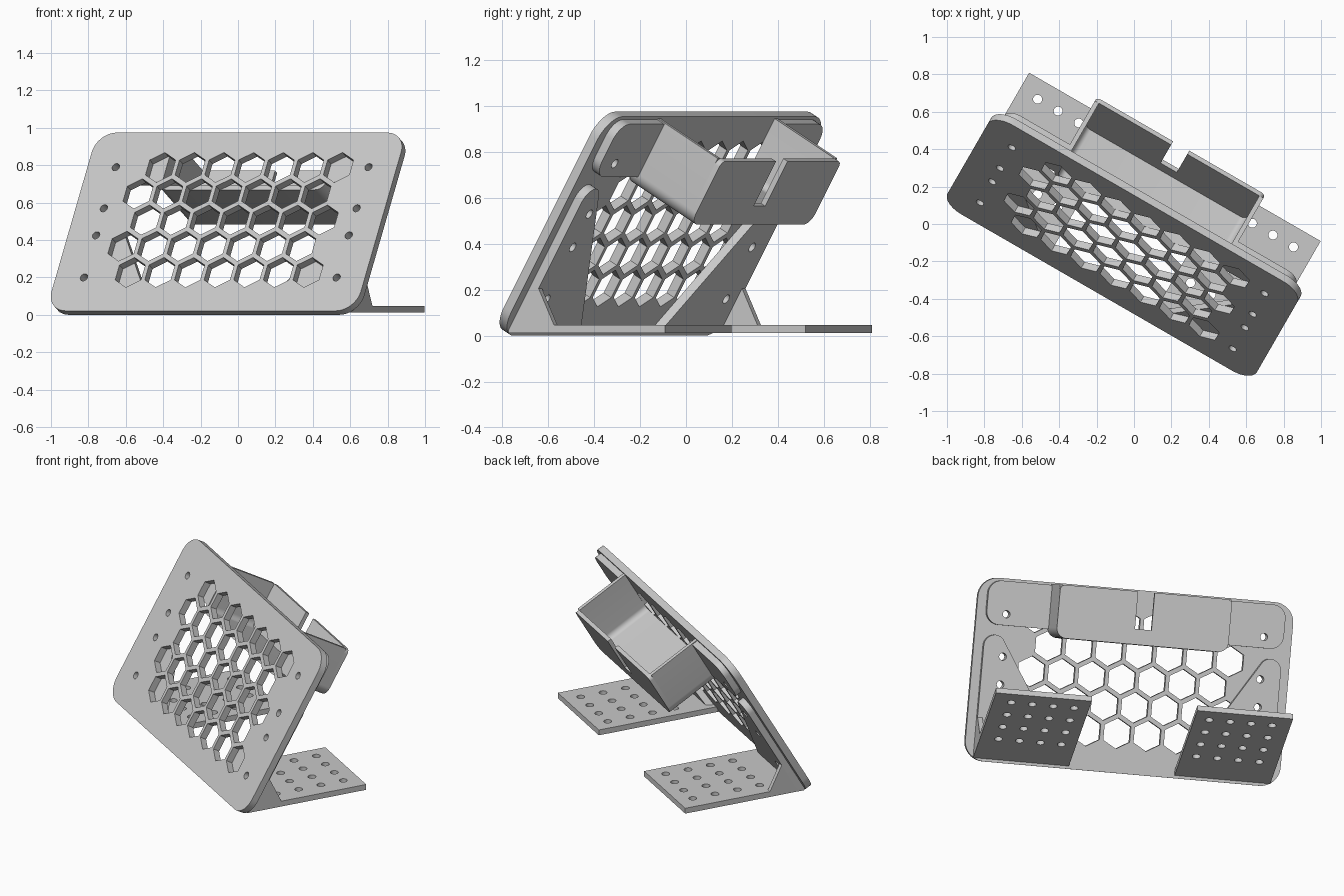
import bpy, bmesh, math
from mathutils import Vector, Matrix

cube = bpy.data.objects.get("Cube")
if cube:
    bpy.data.objects.remove(cube, do_unlink=True)

grey = bpy.data.materials.new("light_grey")
grey.use_nodes = True
COLOUR = (0.58, 0.58, 0.58, 1)
grey.diffuse_color = COLOUR
grey.node_tree.nodes["Principled BSDF"].inputs["Base Color"].default_value = COLOUR

# Directions: across the panel, level backwards, up the slope, out of the panel front
TURN = math.radians(-30)
SLOPE = math.radians(60)
UP = Vector((0, 0, 1))
ACROSS = Vector((math.cos(TURN), math.sin(TURN), 0))
BACK = UP.cross(ACROSS)
RISE = BACK * math.cos(SLOPE) + UP * math.sin(SLOPE)
FRONT = ACROSS.cross(RISE)
CENTRE = ACROSS * 0.01
T = 0.043                      # panel thickness
PANEL_ORIGIN = CENTRE - BACK * 0.417 + UP * T / 2


def frame(x, y, z, origin):
    m = Matrix((x, y, z)).transposed().to_4x4()
    m.translation = origin
    return m


PANEL = frame(ACROSS, RISE, FRONT, PANEL_ORIGIN)
FLOOR = frame(ACROSS, BACK, UP, CENTRE)
SIDE = frame(BACK, UP, ACROSS, CENTRE)


def rounded(corners, steps=10):
    """Outline from (x, y, radius) corners."""
    out = []
    for i, (x, y, r) in enumerate(corners):
        p = Vector((x, y))
        if r == 0:
            out.append(p)
            continue
        a = (Vector(corners[i - 1][:2]) - p).normalized()
        b = (Vector(corners[(i + 1) % len(corners)][:2]) - p).normalized()
        half = a.angle(b) / 2
        mid = p + (a + b).normalized() * r / math.sin(half)
        t = r / math.tan(half)
        start, end = p + a * t - mid, p + b * t - mid
        for k in range(steps + 1):
            out.append(mid + start.slerp(end, k / steps).normalized() * r)
    return out


def rect(x0, x1, y0, y1, r=0):
    return rounded([(x0, y0, r), (x1, y0, r), (x1, y1, r), (x0, y1, r)])


def ring(x, y, r, sides=24):
    """Regular polygon with a point at the top."""
    return [Vector((x + r * math.sin(math.tau * k / sides),
                    y + r * math.cos(math.tau * k / sides))) for k in range(sides)]


def mirrored(loops, s):
    return [[Vector((p.x * s, p.y)) for p in loop] for loop in loops]


def slab(name, loops, z0, z1, place):
    """Flat plate with holes, made from filled outlines."""
    curve = bpy.data.curves.new(name, 'CURVE')
    curve.dimensions = '2D'
    curve.fill_mode = 'BOTH'
    curve.extrude = (z1 - z0) / 2
    for loop in loops:
        spline = curve.splines.new('POLY')
        spline.points.add(len(loop) - 1)
        spline.use_cyclic_u = True
        for point, p in zip(spline.points, loop):
            point.co = (p.x, p.y, 0, 1)
    source = bpy.data.objects.new(name + "_outline", curve)
    bpy.context.collection.objects.link(source)
    bpy.context.view_layer.update()
    deps = bpy.context.evaluated_depsgraph_get()
    mesh = bpy.data.meshes.new_from_object(source.evaluated_get(deps))
    bpy.data.objects.remove(source, do_unlink=True)
    bm = bmesh.new()
    bm.from_mesh(mesh)
    bmesh.ops.remove_doubles(bm, verts=bm.verts, dist=1e-5)
    bmesh.ops.translate(bm, verts=bm.verts, vec=(0, 0, (z0 + z1) / 2))
    bmesh.ops.transform(bm, verts=bm.verts, matrix=place)
    bmesh.ops.recalc_face_normals(bm, faces=bm.faces)
    bm.to_mesh(mesh)
    bm.free()
    mesh.materials.clear()
    mesh.materials.append(grey)
    obj = bpy.data.objects.new(name, mesh)
    bpy.context.collection.objects.link(obj)
    bpy.ops.object.select_all(action='DESELECT')
    obj.select_set(True)
    bpy.context.view_layer.objects.active = obj
    bpy.ops.object.shade_smooth_by_angle(angle=math.radians(30))


# Sloping panel with honeycomb and screw holes
SCREWS = (0.206, 0.466, 0.633, 0.887)
panel = [rect(-0.955, 0.955, 0, 1.1, 0.12)]
for row in range(5):
    shift = 0.046 if row % 2 == 0 else -0.046
    for col in range(-3, 4):
        panel.append(ring(col * 0.183 + shift, 0.885 - row * 0.162, 0.092, 6))
for s in (-1, 1):
    panel += [ring(s * 0.78, w, 0.022) for w in SCREWS]
slab("front_panel", panel, -T, 0, PANEL)

# Foot brackets and holder ears, one per side
for s, side in ((1, "left"), (-1, "right")):
    upright = [rounded([(0.345, 0.04, 0), (0.9, 0.04, 0), (0.9, 0.76, 0.07), (0.8, 0.76, 0.065)])]
    upright += [ring(0.78, w, 0.022) for w in SCREWS[:3]]
    slab(side + "_foot_upright", mirrored(upright, s), -2 * T + 0.003, -T, PANEL)

    foot = [rect(0.32, 0.9, -0.365, 0.42)]
    foot += [ring(0.79 - 0.127 * i, 0.32 - 0.147 * j, 0.024) for i in range(4) for j in range(4)]
    slab(side + "_foot_base", mirrored(foot, s), 0.012, 0.047, FLOOR)

    gusset = rounded([(-0.36, 0.03, 0), (-0.13, 0.03, 0), (-0.215, 0.205, 0), (-0.25, 0.205, 0)])
    inner, outer = sorted((s * 0.87, s * 0.9))
    slab(side + "_foot_gusset", [gusset], inner, outer, SIDE)

    ear = [rounded([(0.5, 0.82, 0), (0.9, 0.82, 0.08), (0.9, 1.085, 0.08), (0.5, 1.085, 0)]),
           ring(0.78, SCREWS[3], 0.022)]
    slab(side + "_holder_ear", mirrored(ear, s), -2 * T + 0.003, -T, PANEL)

# Open-topped holder: sides and floor, then the notched back wall
LOW, HIGH, DEEP = 0.772, 1.09, 0.415
trough = rounded([(-0.52, HIGH, 0), (-0.52, LOW, 0.06), (0.52, LOW, 0.06), (0.52, HIGH, 0),
                  (0.495, HIGH, 0), (0.495, LOW + 0.025, 0.035),
                  (-0.495, LOW + 0.025, 0.035), (-0.495, HIGH, 0)])
slab("holder_trough", [trough], -DEEP + 0.025, -T, PANEL)
wall = rounded([(-0.52, LOW, 0.06), (0.52, LOW, 0.06), (0.52, HIGH, 0.03), (0.05, HIGH, 0),
                (0.05, 0.865, 0), (-0.05, 0.865, 0), (-0.05, HIGH, 0), (-0.52, HIGH, 0.03)])
slab("holder_back_wall", [wall], -DEEP, -DEEP + 0.025, PANEL)
